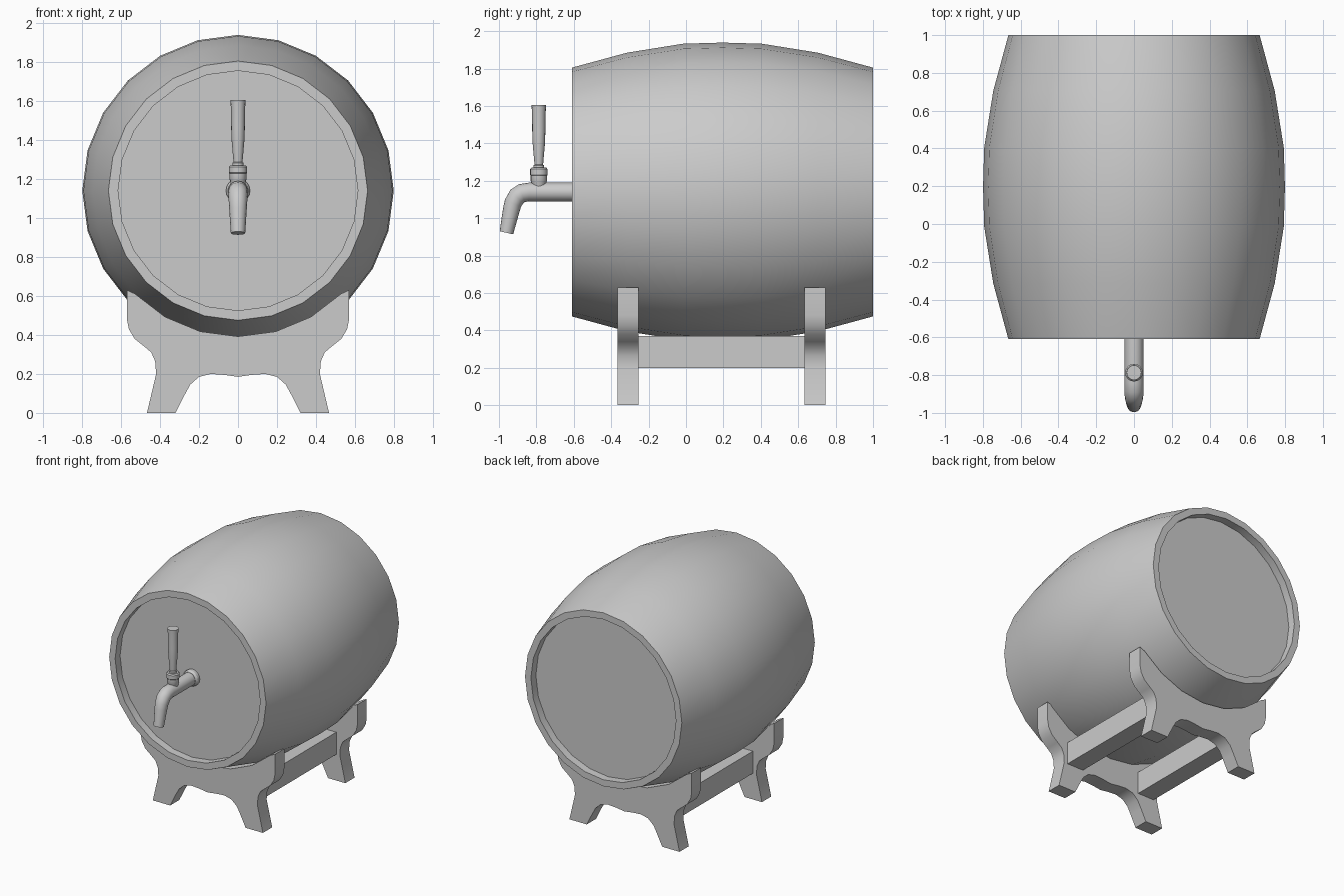
import bpy, bmesh
from math import sin, cos, pi, radians
from mathutils import Vector

if "Cube" in bpy.data.objects:
    bpy.data.objects.remove(bpy.data.objects["Cube"])


def finish(name, bm):
    bmesh.ops.recalc_face_normals(bm, faces=bm.faces)
    me = bpy.data.meshes.new(name)
    bm.to_mesh(me)
    bm.free()
    ob = bpy.data.objects.new(name, me)
    bpy.context.collection.objects.link(ob)
    return ob


def rings(name, stations, seg):
    """Skin round sections (y, z, axis angle in the yz plane, radius) and cap both ends."""
    bm = bmesh.new()
    loops = []
    for y, z, t, r in stations:
        t = radians(t)
        side = Vector((0, -sin(t), cos(t)))
        loops.append([bm.verts.new(Vector((0, y, z)) + r * (cos(a) * Vector((1, 0, 0)) + sin(a) * side))
                      for a in (2 * pi * i / seg for i in range(seg))])
    for a, b in zip(loops, loops[1:]):
        for i in range(seg):
            j = (i + 1) % seg
            bm.faces.new((a[i], a[j], b[j], b[i]))
    bm.faces.new(loops[0])
    bm.faces.new(loops[-1])
    return finish(name, bm)


def slab(name, outline, y0, y1):
    """Extrude an xz outline along y."""
    bm = bmesh.new()
    face = bm.faces.new([bm.verts.new((x, y0, z)) for x, z in outline])
    ext = bmesh.ops.extrude_face_region(bm, geom=[face])["geom"]
    moved = [v for v in ext if isinstance(v, bmesh.types.BMVert)]
    bmesh.ops.translate(bm, verts=moved, vec=(0, y1 - y0, 0))
    return finish(name, bm)


# Barrel: bulging staves with a recessed head at each end
AXIS_Z, MID_Y = 1.14, 0.195
half = [(0.745, 0.615), (0.805, 0.615), (0.805, 0.665), (0.51, 0.745), (0.21, 0.793)]
profile = [(-d, r) for d, r in half] + [(0, 0.799)] + half[::-1]
rings("barrel", [(MID_Y + d, AXIS_Z, 0, r) for d, r in profile], 24)

# Tap: wall flange, bent spout, valve body and lever
rings("tap_flange", [(-0.54, AXIS_Z, 180, 0.062), (-0.575, AXIS_Z, 180, 0.062),
                     (-0.59, AXIS_Z, 180, 0.052)], 16)
rings("tap_spout", [(-0.54, 1.14, 180, 0.05), (-0.84, 1.14, 180, 0.05), (-0.878, 1.134, 198, 0.05),
                    (-0.905, 1.115, 222, 0.05), (-0.925, 1.08, 245, 0.047),
                    (-0.934, 1.045, 257, 0.045), (-0.96, 0.922, 257, 0.037)], 16)
rings("tap_valve", [(-0.787, z, 90, r) for z, r in
                    [(1.14, 0.036), (1.19, 0.04), (1.2, 0.044), (1.228, 0.044), (1.232, 0.047),
                     (1.262, 0.047), (1.27, 0.04)]], 16)
rings("tap_lever", [(-0.787, z, 90, r) for z, r in
                    [(1.265, 0.029), (1.283, 0.029), (1.286, 0.023), (1.31, 0.025),
                     (1.4, 0.033), (1.46, 0.035), (1.555, 0.036), (1.605, 0.039)]], 16)

# Cradle plates: right half outline from the arch centre round to the saddle centre
right = [(0, 0.185), (0.07, 0.195), (0.14, 0.2), (0.2, 0.185), (0.245, 0.145), (0.275, 0.09),
         (0.32, 0), (0.467, 0), (0.42, 0.2), (0.425, 0.265), (0.445, 0.31), (0.48, 0.34),
         (0.53, 0.38), (0.56, 0.43), (0.57, 0.48), (0.57, 0.63)]
right += [(0.748 * sin(radians(a)), AXIS_Z - 0.748 * cos(radians(a))) for a in (45, 30, 15, 0)]
outline = right + [(-x, z) for x, z in right[-2:0:-1]]
slab("front_cradle", outline, -0.365, -0.253)
slab("back_cradle", outline, 0.633, 0.745)

# Rails joining the cradles
for name, s in (("right_rail", 1), ("left_rail", -1)):
    slab(name, [(s * 0.25, 0.2), (s * 0.39, 0.2), (s * 0.39, 0.37), (s * 0.25, 0.37)], -0.255, 0.635)

# Smooth shading with crisp corners
for ob in bpy.context.collection.objects:
    ob.select_set(True)
    bpy.context.view_layer.objects.active = ob
bpy.ops.object.shade_smooth_by_angle(angle=radians(30))
